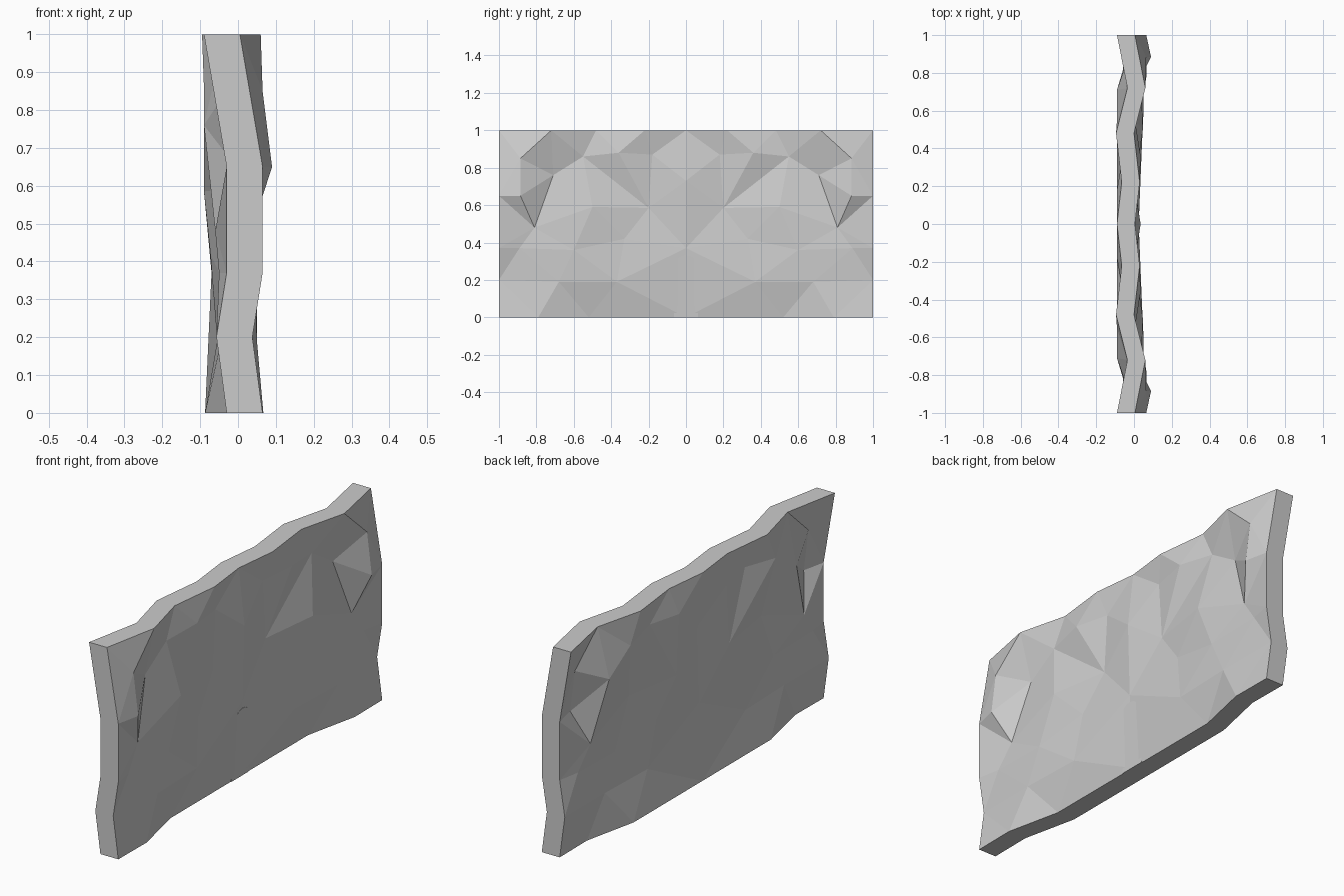
import bpy, bmesh, math
from mathutils import Vector
from mathutils.geometry import delaunay_2d_cdt

if "Cube" in bpy.data.objects:
    bpy.data.objects.remove(bpy.data.objects["Cube"])

THICK = 0.095

# Half of the rock face: (y, z, x)
border = [(0, 0, .008), (.52, 0, .008), (.79, 0, .067), (1, 0, .065),
          (1, .2, .038), (1, .37, .065), (1, .65, .065), (1, 1, .005),
          (.72, 1, .06), (.48, 1, .0), (.22, 1, .03), (0, 1, .005),
          (0, .73, .035), (0, .37, .025)]
inner = [(.885, .85, .065), (.885, .65, .09), (.81, .48, .035), (.71, .76, .005),
         (.55, .86, .005), (.36, .88, .035), (.18, .87, .005), (.2, .585, .005),
         (.5, .59, .047), (.33, .42, .022), (.6, .36, .05), (.89, .37, .045),
         (.68, .19, .05), (.37, .19, .04)]
pts = border + inner
nb = len(border)
edges = [(i, (i + 1) % nb) for i in range(nb)]
# Ridges and hollows that must stay as mesh edges
edges += [(nb, nb + 1), (nb + 1, nb + 2), (nb + 2, nb + 3), (nb + 1, nb + 3),
          (nb + 1, 6), (nb + 2, 6), (nb + 4, nb + 7), (nb + 4, nb + 8),
          (nb + 7, nb + 8), (nb + 2, nb + 8), (nb + 8, nb + 9),
          (11, nb + 6), (nb + 7, 12), (nb + 12, nb + 13)]
vco, _, faces, orig, _, _ = delaunay_2d_cdt(
    [Vector((p[0], p[1])) for p in pts], edges, [], 1, 1e-5)

# Rock wall: both mirrored halves, then thickened toward -x
bm = bmesh.new()
for s in (1, -1):
    vs = [bm.verts.new((pts[o[0]][2] if o else .03, s * v.x, v.y))
          for v, o in zip(vco, orig)]
    for f in faces:
        bm.faces.new([vs[i] for i in f])
bmesh.ops.remove_doubles(bm, verts=bm.verts, dist=1e-4)
ret = bmesh.ops.extrude_face_region(bm, geom=bm.faces[:], use_keep_orig=True)
bmesh.ops.translate(bm, vec=(-THICK, 0, 0),
                    verts=[g for g in ret["geom"] if isinstance(g, bmesh.types.BMVert)])
bmesh.ops.recalc_face_normals(bm, faces=bm.faces)
me = bpy.data.meshes.new("rock_wall")
bm.to_mesh(me)
bm.free()
bpy.context.collection.objects.link(bpy.data.objects.new("rock_wall", me))

# Arched door panel, nearly flush with the rock
R, SPRING = .065, .268
prof = [(-R, 0), (R, 0)] + [(R * math.cos(a), SPRING + R * math.sin(a))
                            for a in (math.pi * i / 12 for i in range(13))]
bm = bmesh.new()
front = bm.faces.new([bm.verts.new((.011 + .045 * z, y, z)) for y, z in prof])
ret = bmesh.ops.extrude_face_region(bm, geom=[front], use_keep_orig=True)
bmesh.ops.translate(bm, vec=(-.05, 0, 0),
                    verts=[g for g in ret["geom"] if isinstance(g, bmesh.types.BMVert)])
bmesh.ops.recalc_face_normals(bm, faces=bm.faces)
me = bpy.data.meshes.new("arched_door")
bm.to_mesh(me)
bm.free()
bpy.context.collection.objects.link(bpy.data.objects.new("arched_door", me))
